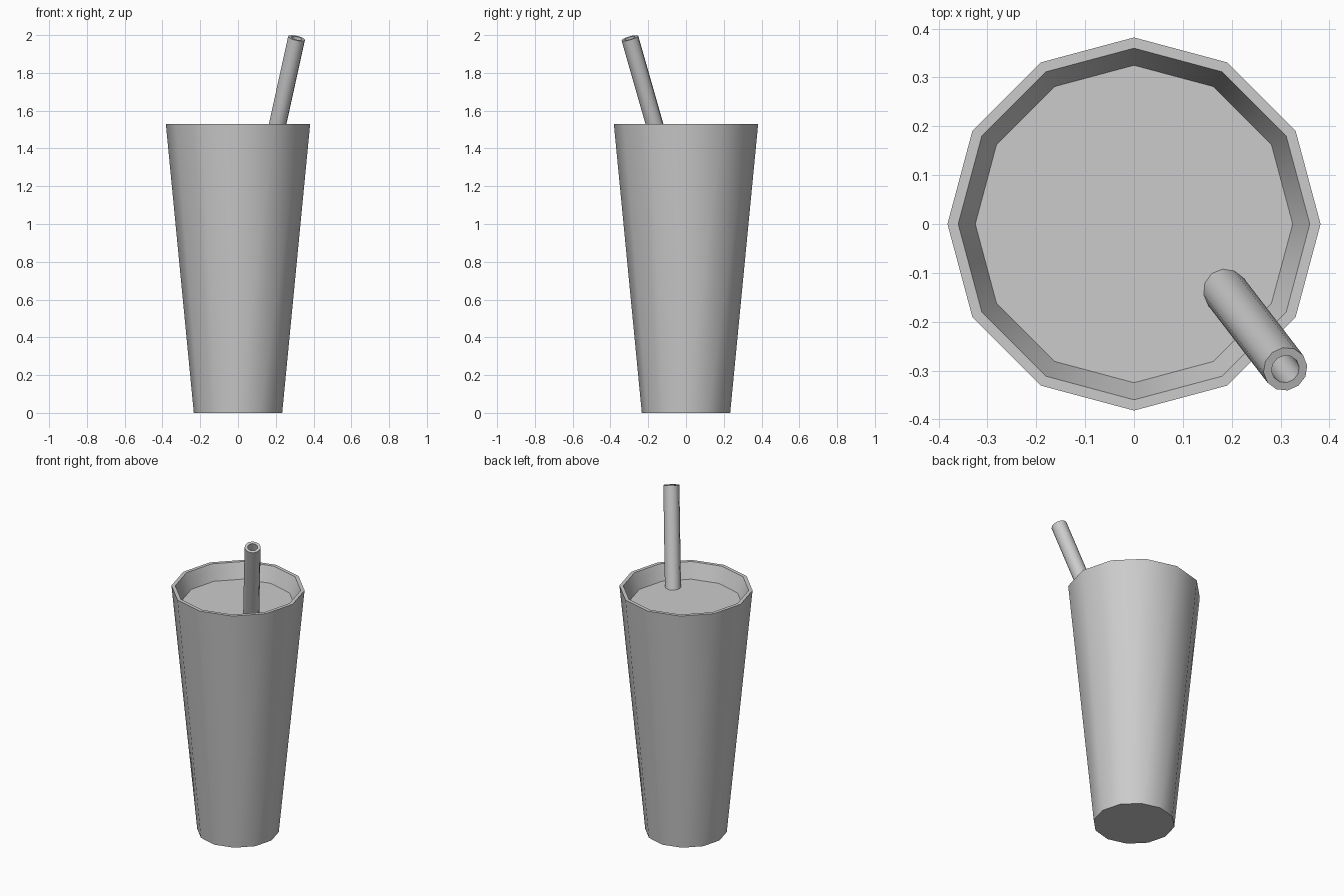
import bpy, bmesh
from math import cos, sin, pi, radians
from mathutils import Vector

if "Cube" in bpy.data.objects:
    bpy.data.objects.remove(bpy.data.objects["Cube"])

SIDES = 12


def lathe(name, profile, closed=False):
    """Spin (radius, z) points into a 12-sided body; cap the ends unless closed."""
    bm = bmesh.new()
    rings = [[bm.verts.new((r * cos(2 * pi * i / SIDES), r * sin(2 * pi * i / SIDES), z))
              for i in range(SIDES)] for r, z in profile]
    pairs = list(zip(rings, rings[1:]))
    if closed:
        pairs.append((rings[-1], rings[0]))
    else:
        bm.faces.new(rings[0][::-1])
        bm.faces.new(rings[-1])
    for a, b in pairs:
        for i in range(SIDES):
            j = (i + 1) % SIDES
            bm.faces.new((a[i], a[j], b[j], b[i]))
    bmesh.ops.recalc_face_normals(bm, faces=bm.faces)
    mesh = bpy.data.meshes.new(name)
    bm.to_mesh(mesh)
    bm.free()
    obj = bpy.data.objects.new(name, mesh)
    bpy.context.collection.objects.link(obj)
    bpy.ops.object.select_all(action='DESELECT')
    obj.select_set(True)
    bpy.context.view_layer.objects.active = obj
    bpy.ops.object.shade_smooth_by_angle(angle=radians(40))
    return obj


# Tapered cup: outer wall, rim, inner wall and drink surface
lathe("cup", [(0.234, 0), (0.382, 1.53), (0.36, 1.53), (0.325, 1.435)])

# Hollow straw leaning out over the front right of the rim
top = Vector((0.31, -0.297, 1.984))
axis = Vector((0.22, -0.286, 1)).normalized()
length = 0.66
straw = lathe("straw", [(0.046, -length), (0.046, 0), (0.029, 0), (0.029, -length)], closed=True)
straw.location = top
straw.rotation_euler = axis.to_track_quat('Z', 'Y').to_euler()
